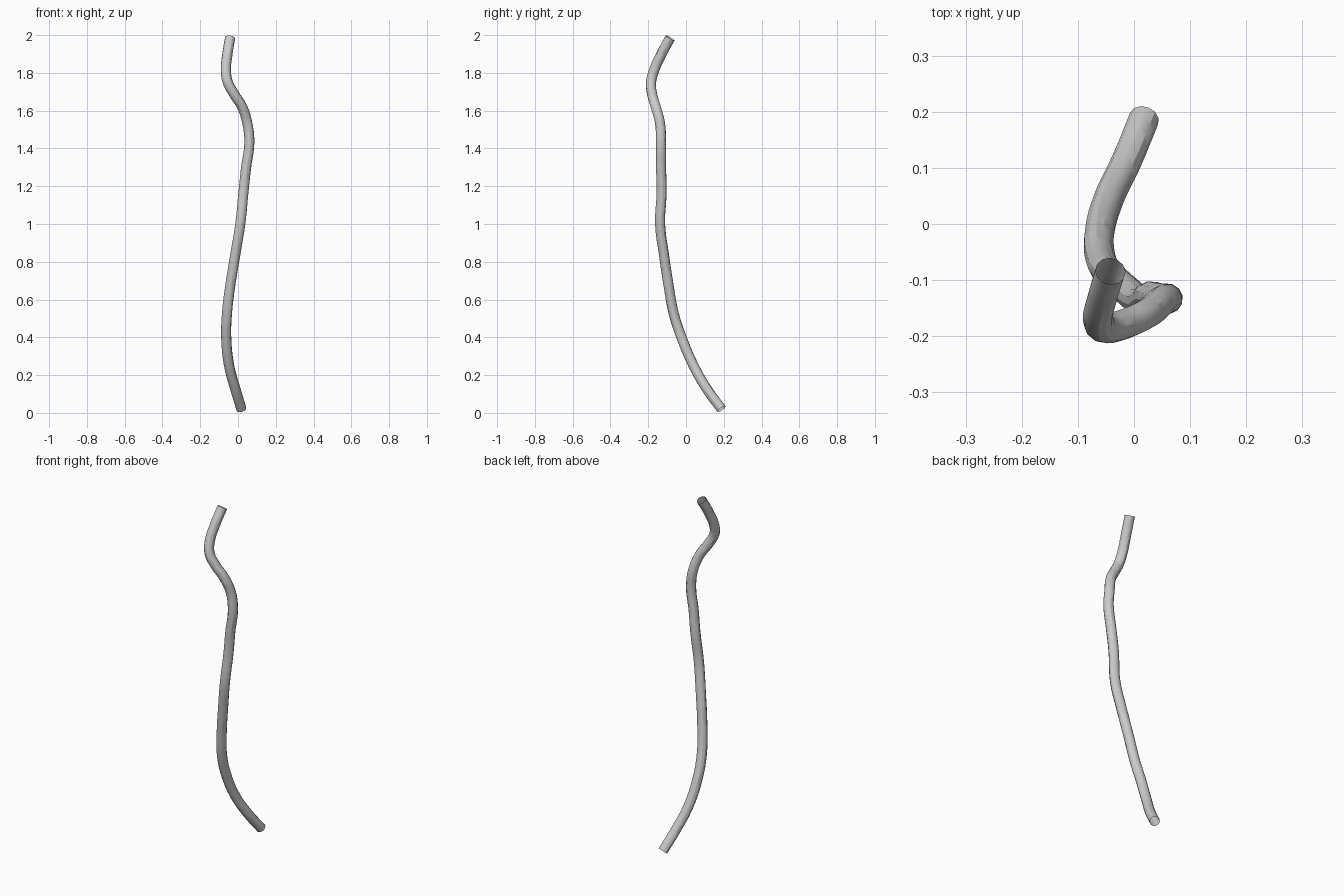
import bpy

if "Cube" in bpy.data.objects:
    bpy.data.objects.remove(bpy.data.objects["Cube"])

# Centre line of the bent rod
path = [
    (0.018, 0.188, 0.02), (-0.012, 0.115, 0.12), (-0.045, 0.045, 0.24), (-0.062, -0.020, 0.39),
    (-0.058, -0.066, 0.53), (-0.040, -0.093, 0.68), (-0.014, -0.117, 0.84),
    (0.012, -0.137, 1.00), (0.029, -0.129, 1.17), (0.043, -0.132, 1.30),
    (0.060, -0.133, 1.43), (0.050, -0.137, 1.53), (0.022, -0.160, 1.62),
    (-0.022, -0.180, 1.69), (-0.054, -0.185, 1.75), (-0.064, -0.170, 1.81),
    (-0.056, -0.130, 1.90), (-0.042, -0.084, 1.985),
]

# Round, open-ended tube swept along the path
curve = bpy.data.curves.new("bent_rod", 'CURVE')
curve.dimensions = '3D'
curve.bevel_depth = 0.027
curve.bevel_resolution = 4
curve.resolution_u = 6
curve.use_fill_caps = False
spline = curve.splines.new('BEZIER')
spline.bezier_points.add(len(path) - 1)
for point, co in zip(spline.bezier_points, path):
    point.co = co
    point.handle_left_type = point.handle_right_type = 'AUTO'
rod = bpy.data.objects.new("bent_rod", curve)
bpy.context.collection.objects.link(rod)

# Convert to a smooth mesh
bpy.context.view_layer.objects.active = rod
rod.select_set(True)
bpy.ops.object.convert(target='MESH')
bpy.ops.object.shade_smooth_by_angle()
